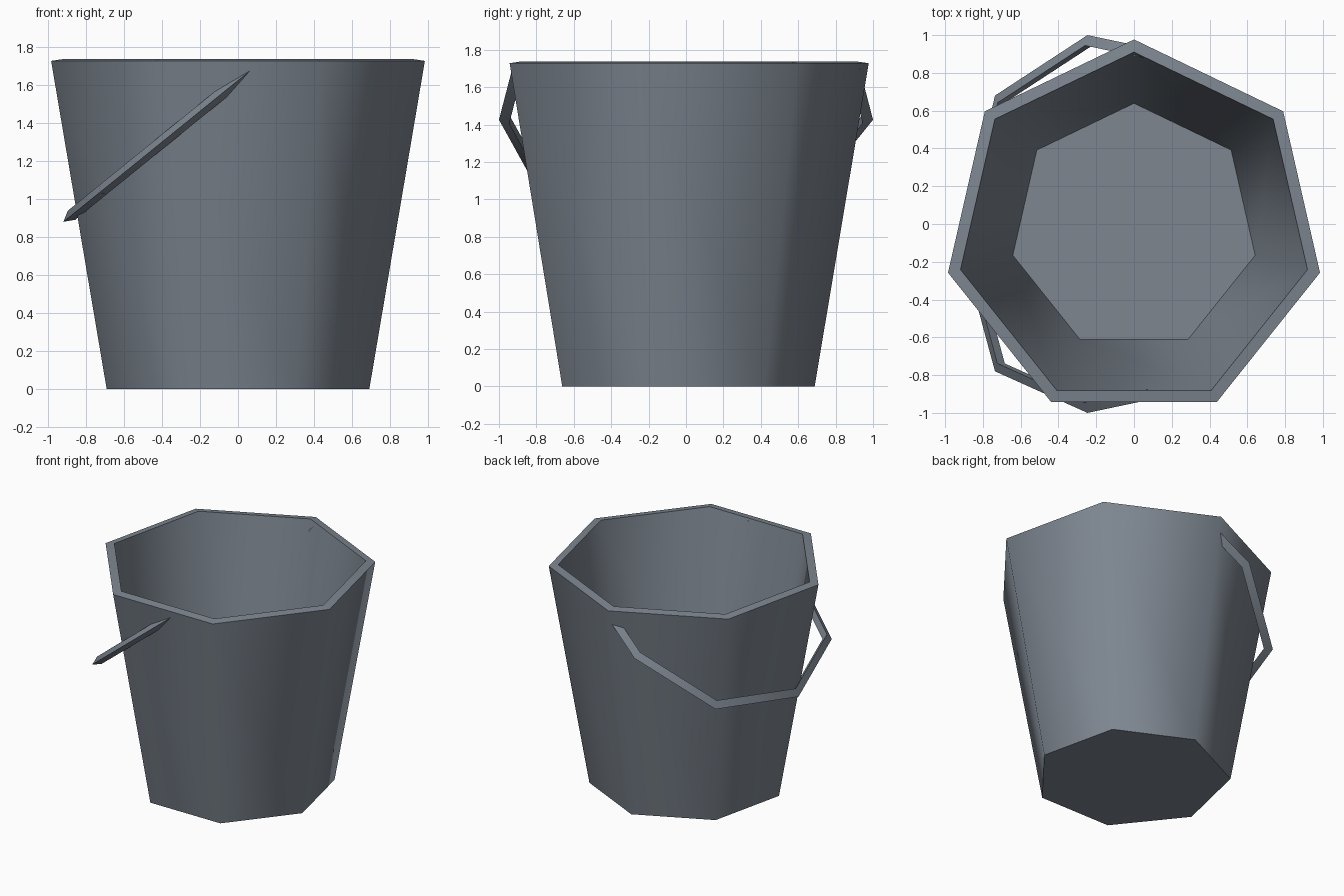
import bpy, bmesh, math
from mathutils import Vector

if "Cube" in bpy.data.objects:
    bpy.data.objects.remove(bpy.data.objects["Cube"])

metal = bpy.data.materials.new("grey blue metal")
metal.diffuse_color = (0.205, 0.238, 0.28, 1.0)
metal.use_nodes = True
metal.node_tree.nodes["Principled BSDF"].inputs["Base Color"].default_value = metal.diffuse_color


def finish(name, bm):
    """Turn a bmesh into a named object, smooth with sharp rims."""
    bmesh.ops.recalc_face_normals(bm, faces=bm.faces[:])
    mesh = bpy.data.meshes.new(name)
    bm.to_mesh(mesh)
    bm.free()
    mesh.materials.append(metal)
    obj = bpy.data.objects.new(name, mesh)
    bpy.context.collection.objects.link(obj)
    bpy.ops.object.select_all(action='DESELECT')
    obj.select_set(True)
    bpy.context.view_layer.objects.active = obj
    bpy.ops.object.shade_smooth_by_angle(angle=math.radians(58))
    return obj


def bridge(bm, a, b, count):
    for i in range(count):
        j = (i + 1) % count
        bm.faces.new((a[i], a[j], b[j], b[i]))


# Bucket: seven-sided rings (radius, y shift, height) from base, over the rim, to inner floor
SIDES = 7
profile = [(0.71, -0.022, 0.0), (1.01, -0.033, 1.728),
           (0.942, -0.032, 1.738), (0.658, -0.019, 0.07)]
bm = bmesh.new()
rings = []
for r, cy, z in profile:
    ring = []
    for i in range(SIDES):
        t = 2 * math.pi * i / SIDES
        ring.append(bm.verts.new((r * math.sin(t), cy + r * math.cos(t), z)))
    rings.append(ring)
for a, b in zip(rings, rings[1:]):
    bridge(bm, a, b, SIDES)
bm.faces.new(rings[0])
bm.faces.new(rings[-1])
finish("bucket", bm)

# Handle: triangular bar with its ridge outward, bent in a tilted plane (along slope, y)
origin = Vector((0.08, 0, 1.69))
down = Vector((-1.0, 0, -0.81)).normalized()
side = Vector((0, 1, 0))
normal = down.cross(side).normalized()
path = [Vector(p) for p in [(-0.02, 0.928), (0.42, 1.0), (1.05, 0.68), (1.287, -0.1),
                            (1.05, -0.78), (0.42, -1.0), (-0.02, -0.928)]]
DEPTH, HALF_WIDTH = 0.053, 0.031


def inward(a, b):
    d = (b - a).normalized()
    return Vector((d.y, -d.x))


bm = bmesh.new()
sections = []
for i, p in enumerate(path):
    n0 = inward(path[max(i - 1, 0)], path[max(i, 1)])
    n1 = inward(path[min(i, len(path) - 2)], path[min(i + 1, len(path) - 1)])
    miter = (n0 + n1).normalized()
    q = p + miter * (DEPTH / miter.dot(n0))
    ridge = origin + down * p.x + side * p.y
    inner = origin + down * q.x + side * q.y
    sections.append([bm.verts.new(v) for v in
                     (ridge, inner + normal * HALF_WIDTH, inner - normal * HALF_WIDTH)])
for a, b in zip(sections, sections[1:]):
    bridge(bm, a, b, 3)
bm.faces.new(sections[0])
bm.faces.new(sections[-1])
finish("handle", bm)
